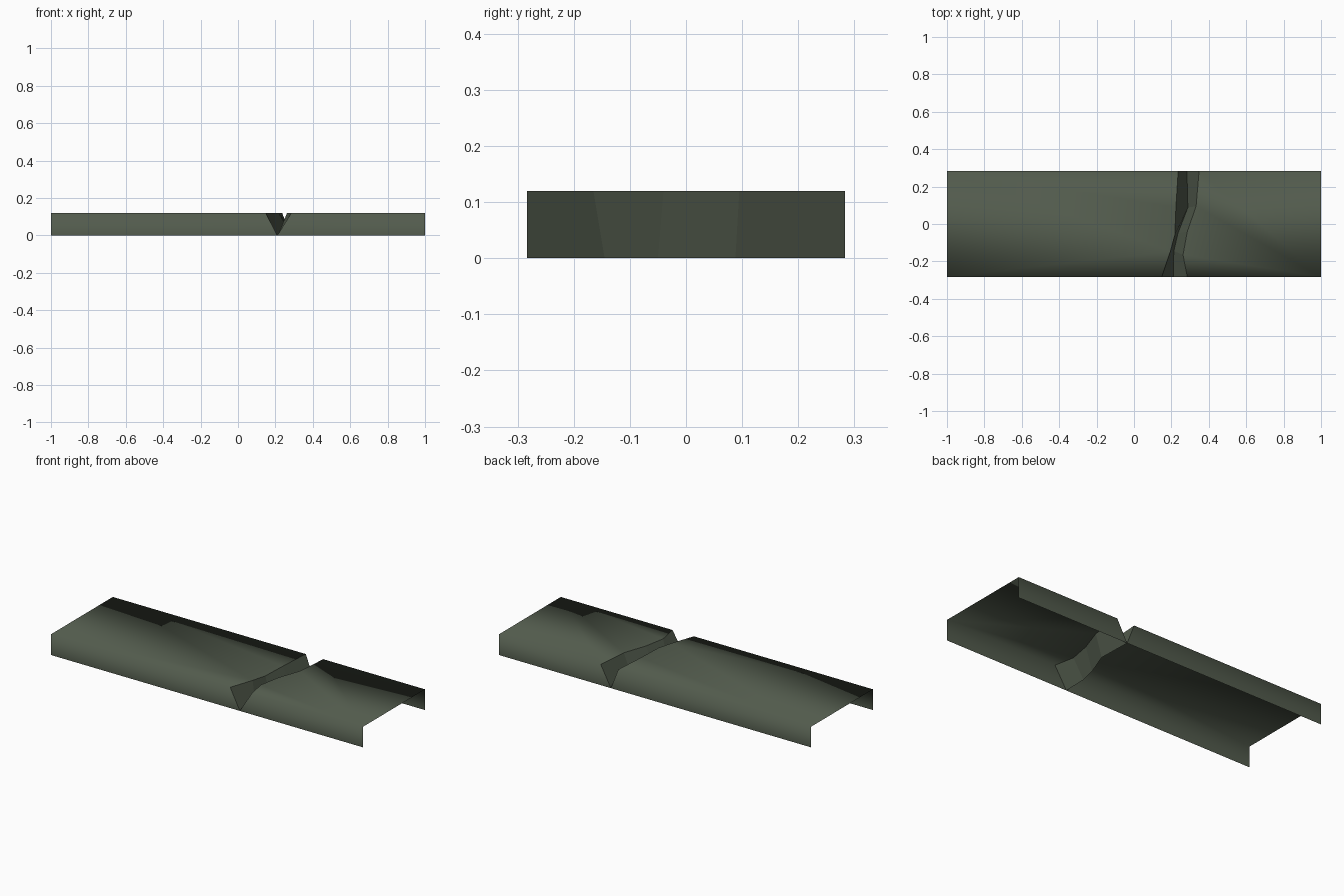
import bpy
import bmesh

if "Cube" in bpy.data.objects:
    bpy.data.objects.remove(bpy.data.objects["Cube"])

H = 0.12      # height of the slab
W = 0.283     # half width

# Crack outline as (x, y) stations from front to back
LEFT_RIM = [(0.148, -W), (0.195, -0.145), (0.218, -0.06), (0.224, 0.09), (0.236, W)]
VALLEY = [(0.21, -W), (0.213, -0.145), (0.235, -0.05), (0.288, 0.088), (0.283, W)]
RIGHT_RIM = [(0.285, -W), (0.262, -0.165), (0.285, -0.04), (0.332, 0.095), (0.348, W)]

mat = bpy.data.materials.new("dull_green_stone")
mat.diffuse_color = (0.085, 0.105, 0.074, 1)
mat.use_nodes = True
mat.node_tree.nodes["Principled BSDF"].inputs["Base Color"].default_value = mat.diffuse_color


def finish(bm, name, smooth, up):
    """Turn a bmesh into an object, with each face pointing along up(face)."""
    for f in bm.faces:
        f.normal_update()
        if f.normal.dot(up(f)) < 0:
            f.normal_flip()
        f.smooth = smooth
    me = bpy.data.meshes.new(name)
    bm.to_mesh(me)
    bm.free()
    me.materials.append(mat)
    ob = bpy.data.objects.new(name, me)
    bpy.context.collection.objects.link(ob)


def shell(name, end_x, rim):
    """Open shell: top plus front and back walls, softly shaded together."""
    bm = bmesh.new()
    top = [bm.verts.new((x, y, H)) for x, y in rim]
    end = [bm.verts.new((end_x, y, H)) for y in (-W, W)]
    bm.faces.new(top + end[::-1])
    for i in (0, -1):
        foot_end = bm.verts.new((end_x, rim[i][1], 0))
        foot_crack = bm.verts.new((VALLEY[i][0], rim[i][1], 0))
        bm.faces.new((end[i], top[i], foot_crack, foot_end))

    def outward(f):
        d = f.calc_center_median()
        d.x = 0
        d.z = 0.06 if abs(f.normal.z) > 0.5 else 0
        if d.z:
            d.y = 0
        return d
    finish(bm, name, True, outward)


def crack_wall(name, rim):
    """Faceted slope from the crack rim down to its valley line."""
    bm = bmesh.new()
    hi = [bm.verts.new((x, y, H)) for x, y in rim]
    lo = [bm.verts.new((x, y, 0)) for x, y in VALLEY]
    for i in range(len(rim) - 1):
        bm.faces.new((hi[i], hi[i + 1], lo[i + 1], lo[i]))
    side = VALLEY[0][0] - rim[0][0]

    def inward(f):
        d = f.normal.copy()
        d.x, d.y, d.z = side, 0, 0.01
        return d
    finish(bm, name, False, inward)


# Slab halves and the jagged crack between them
shell("long_slab", -1, LEFT_RIM)
shell("short_slab", 1, RIGHT_RIM)
crack_wall("crack_left_wall", LEFT_RIM)
crack_wall("crack_right_wall", RIGHT_RIM)
